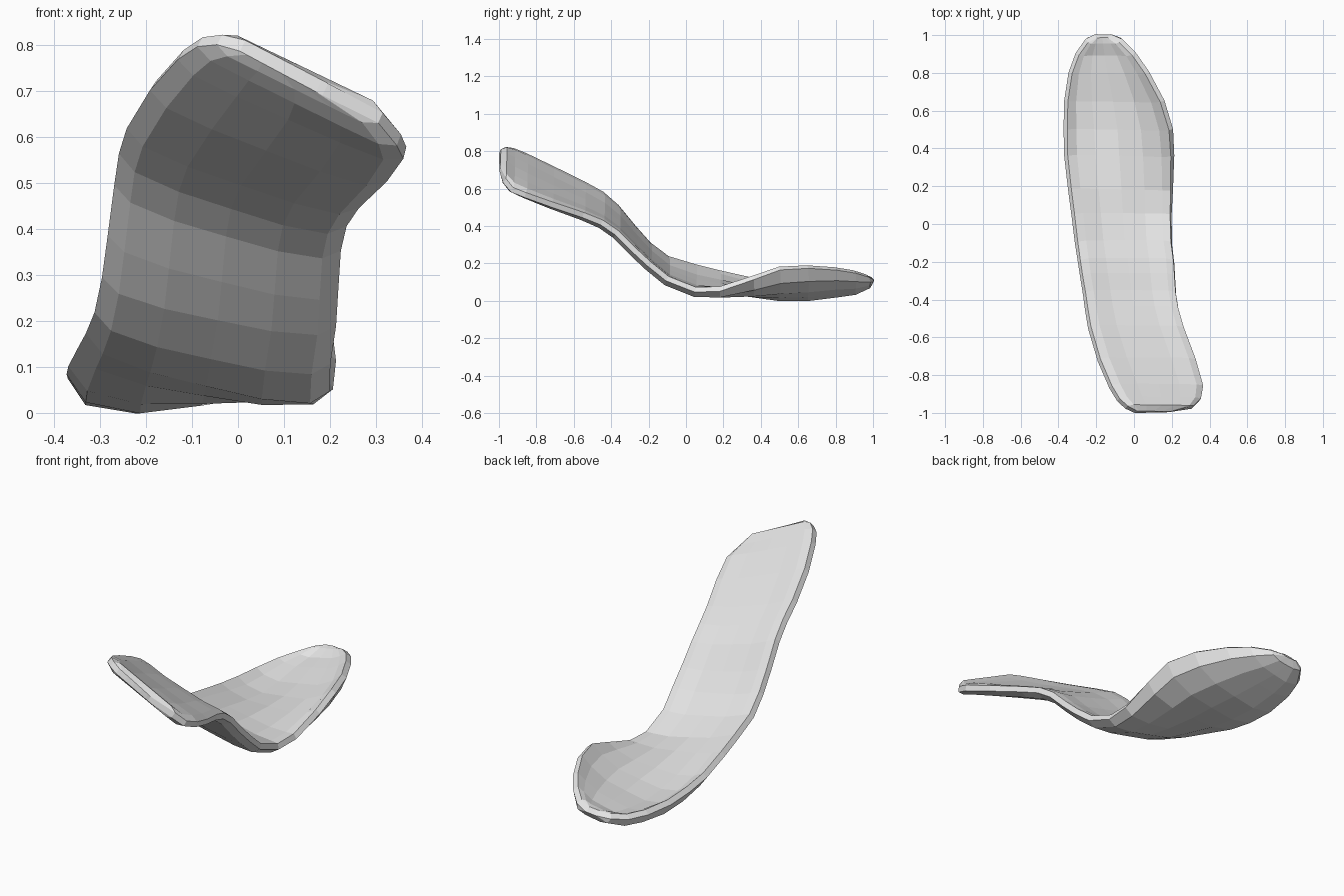
import bpy, bmesh

# Stations along the spoon: y, left x, left z, right x, right z, hollow depth
STATIONS = [
    (-.995, 0.01, .795, .19, .700, .0),
    (-.97, -.04, .808, .31, .638, .0),
    (-.93, -.083, .803, .35, .590, .005),
    (-.86, -.125, .775, .363, .562, .012),
    (-.72, -.185, .708, .325, .512, .02),
    (-.55, -.235, .625, .263, .455, .025),
    (-.45, -.252, .570, .235, .415, .03),
    (-.37, -.263, .500, .222, .360, .03),
    (-.28, -.278, .390, .216, .270, .03),
    (-.20, -.29, .300, .211, .196, .03),
    (-.10, -.305, .225, .198, .115, .033),
    (.05, -.323, .180, .195, .056, .037),
    (.18, -.34, .148, .20, .060, .043),
    (.36, -.36, .108, .204, .120, .070),
    (.50, -.363, .090, .196, .170, .09),
    (.65, -.36, .080, .15, .178, .085),
    (.80, -.337, .080, .07, .168, .063),
    (.90, -.30, .085, 0.0, .152, .048),
    (.97, -.25, .100, -.07, .130, .02),
    (.995, -.20, .110, -.13, .116, .0),
]
COLUMNS = [0, .08, .27, .5, .73, .92, 1]

# Curved middle sheet of handle and bowl
bm = bmesh.new()
rows = []
for y, xl, zl, xr, zr, sag in STATIONS:
    rows.append([bm.verts.new((xl + (xr - xl) * t, y,
                               zl + (zr - zl) * t - sag * (1 - abs(2 * t - 1) ** 5)))
                 for t in COLUMNS])
for a, b in zip(rows, rows[1:]):
    for i in range(len(COLUMNS) - 1):
        bm.faces.new((a[i], a[i + 1], b[i + 1], b[i]))
bm.verts.index_update()
rim = [v.index for v in bm.verts if v.is_boundary]
body = [v.index for v in bm.verts if not v.is_boundary]
mesh = bpy.data.meshes.new("spoon")
bm.to_mesh(mesh)
bm.free()
spoon = bpy.data.objects.new("spoon", mesh)
bpy.context.collection.objects.link(spoon)
spoon.location.z = 0.004

# Wall thickness, thinning toward the rim
group = spoon.vertex_groups.new(name="wall")
group.add(body, 1.0, 'REPLACE')
group.add(rim, 0.5, 'REPLACE')
solid = spoon.modifiers.new("thickness", 'SOLIDIFY')
solid.thickness = 0.057
solid.offset = 0
solid.vertex_group = "wall"

# Glazed white ceramic
mat = bpy.data.materials.new("white ceramic")
mat.diffuse_color = (0.8, 0.8, 0.8, 1)
mesh.materials.append(mat)
